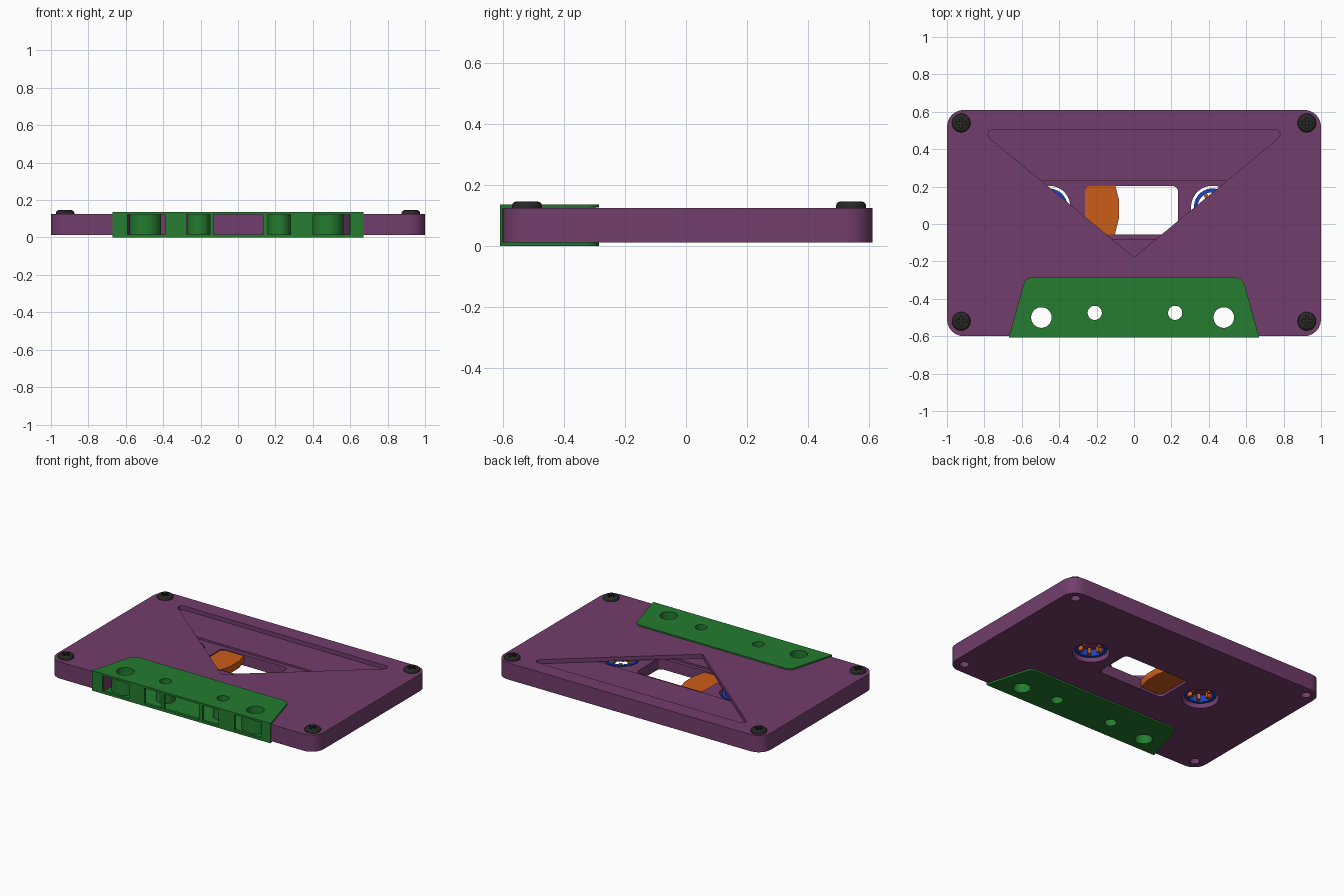
import bpy, bmesh, math
from mathutils import Vector

if "Cube" in bpy.data.objects:
    bpy.data.objects.remove(bpy.data.objects["Cube"])

def material(name, rgb):
    m = bpy.data.materials.new(name)
    m.diffuse_color = (*rgb, 1)
    m.use_nodes = True
    m.node_tree.nodes["Principled BSDF"].inputs["Base Color"].default_value = m.diffuse_color
    return m

PURPLE = material("purple_plastic", (0.17, 0.048, 0.15))
GREEN = material("green_plastic", (0.018, 0.2, 0.03))
ORANGE = material("orange_tape", (0.6, 0.11, 0.01))
BLUE = material("blue_hub", (0.01, 0.06, 0.55))
DARK = material("dark_metal", (0.02, 0.02, 0.018))

def rounded(pts, radii, n=6):
    """Round the corners of a counter-clockwise outline."""
    out = []
    for i, r in enumerate(radii):
        p = Vector(pts[i])
        if r == 0:
            out.append(p)
            continue
        u = (Vector(pts[i - 1]) - p).normalized()
        v = (Vector(pts[(i + 1) % len(pts)]) - p).normalized()
        half = u.angle(v) / 2
        c = p + (u + v).normalized() * r / math.sin(half)
        s = p + u * r / math.tan(half) - c
        turn = math.pi - 2 * half
        a0 = math.atan2(s.y, s.x)
        for k in range(n + 1):
            a = a0 + turn * k / n
            out.append(c + Vector((math.cos(a), math.sin(a))) * r)
    return out

def rect(x0, x1, y0, y1, r=0):
    return rounded([(x0, y0), (x1, y0), (x1, y1), (x0, y1)], [r] * 4)

def circle(x, y, r, n=32):
    return [(x + r * math.cos(math.tau * (k + .5) / n),
             y + r * math.sin(math.tau * (k + .5) / n)) for k in range(n)]

def prism(name, outline, z0, z1, mat=None, smooth=True):
    bm = bmesh.new()
    face = bm.faces.new([bm.verts.new((p[0], p[1], z0)) for p in outline])
    top = bmesh.ops.extrude_face_region(bm, geom=[face])["geom"]
    bmesh.ops.translate(bm, vec=(0, 0, z1 - z0),
                        verts=[g for g in top if isinstance(g, bmesh.types.BMVert)])
    bmesh.ops.recalc_face_normals(bm, faces=bm.faces)
    me = bpy.data.meshes.new(name)
    bm.to_mesh(me)
    bm.free()
    ob = bpy.data.objects.new(name, me)
    bpy.context.collection.objects.link(ob)
    if mat:
        me.materials.append(mat)
        if smooth:
            shade(ob)
    return ob

def activate(ob):
    bpy.ops.object.select_all(action='DESELECT')
    ob.select_set(True)
    bpy.context.view_layer.objects.active = ob

def shade(ob):
    activate(ob)
    bpy.ops.object.shade_smooth_by_angle(angle=math.radians(30))

def cut(ob, outline, z0, z1):
    tool = prism("cutter", outline, z0, z1)
    tool.hide_render = True
    activate(ob)
    m = ob.modifiers.new("cut", 'BOOLEAN')
    m.operation, m.solver, m.object = 'DIFFERENCE', 'EXACT', tool
    bpy.ops.object.modifier_move_to_index(modifier=m.name, index=0)
    bpy.ops.object.modifier_apply(modifier=m.name)
    bpy.data.objects.remove(tool)

HUBS = (-0.455, 0.42)
HUB_Y = 0.09
SCREWS = [(sx * 0.924, y) for sx in (-1, 1) for y in (0.54, -0.52)]
ROLLERS = [(-0.495, -0.5, 0.085, 0.055), (-0.21, -0.475, 0.06, 0.038),
           (0.22, -0.475, 0.06, 0.038), (0.48, -0.5, 0.085, 0.055)]

# Shell: triangular recess, inner band, window, hub holes, screw pits, front cavity
body = prism("shell", rect(-1, 1, -0.6, 0.61, 0.09), 0.012, 0.125, PURPLE)
cut(body, rounded([(0, -0.178), (0.825, 0.503), (-0.825, 0.503)], [0, 0.025, 0.025]), 0.097, 0.2)
cut(body, rect(-0.6, 0.6, -0.08, 0.23), 0.085, 0.098)
cut(body, rect(-0.262, 0.235, -0.055, 0.203, 0.03), -0.1, 0.09)
for x in HUBS:
    cut(body, circle(x, HUB_Y, 0.115), -0.1, 0.09)
for x, y in SCREWS:
    cut(body, circle(x, y, 0.03, 16), -0.1, 0.06)
cut(body, [(-0.62, -0.7), (0.62, -0.7), (0.55, -0.36), (-0.55, -0.36)], -0.1, 0.2)

# Tape pack seen through the window
tape = prism("tape_pack", circle(HUBS[0], 0.08, 0.378, 26), 0.03, 0.077, ORANGE, False)
cut(tape, circle(HUBS[0], HUB_Y, 0.13), 0, 0.2)

# Hubs with six drive teeth
for side, x in zip(("left", "right"), HUBS):
    hub = prism(side + "_hub", circle(x, HUB_Y, 0.1), 0.035, 0.083, BLUE)
    cut(hub, circle(x, HUB_Y, 0.08), 0, 0.2)
    for k in range(6):
        a = math.tau * k / 6
        d, n = Vector((math.cos(a), math.sin(a))), Vector((-math.sin(a), math.cos(a)))
        c = Vector((x, HUB_Y))
        prism(side + "_hub_tooth", [c + d * r + n * w for r, w in
              ((0.05, -0.01), (0.085, -0.01), (0.085, 0.01), (0.05, 0.01))],
              0.04, 0.078, ORANGE)

# Green front sleeve: hollow, with head openings and pin holes
sleeve = prism("front_sleeve", rounded([(-0.67, -0.608), (0.67, -0.608), (0.58, -0.285), (-0.58, -0.285)],
               [0, 0, 0.05, 0.05]), 0, 0.135, GREEN)
cut(sleeve, [(-0.645, -0.59), (0.645, -0.59), (0.55, -0.2), (-0.55, -0.2)], 0.011, 0.126)
for x0, x1 in ((-0.59, -0.39), (-0.275, -0.15), (-0.13, 0.135), (0.16, 0.28), (0.4, 0.6)):
    cut(sleeve, rect(x0, x1, -0.7, -0.57), 0.017, 0.122)
for x, y, r, hole in ROLLERS:
    cut(sleeve, circle(x, y, hole), -0.1, 0.3)

# Guide rollers behind the openings
for x, y, r, hole in ROLLERS:
    roller = prism("guide_roller", circle(x, y, r), 0.01, 0.127, GREEN)
    cut(roller, circle(x, y, hole), -0.1, 0.3)

# Cross-head screws with a chamfered head
for x, y in SCREWS:
    screw = prism("screw", circle(x, y, 0.05, 24), 0.11, 0.146, DARK, False)
    bm = bmesh.new()
    bm.from_mesh(screw.data)
    rim = [e for e in bm.edges if all(v.co.z > 0.14 for v in e.verts)]
    bmesh.ops.bevel(bm, geom=rim, offset=0.016, segments=3, profile=0.5, affect='EDGES')
    bm.to_mesh(screw.data)
    bm.free()
    shade(screw)
    w, l = 0.007, 0.028
    cut(screw, [(x + a, y + b) for a, b in ((-l, -w), (-w, -w), (-w, -l), (w, -l), (w, -w), (l, -w),
        (l, w), (w, w), (w, l), (-w, l), (-w, w), (-l, w))], 0.128, 0.2)
